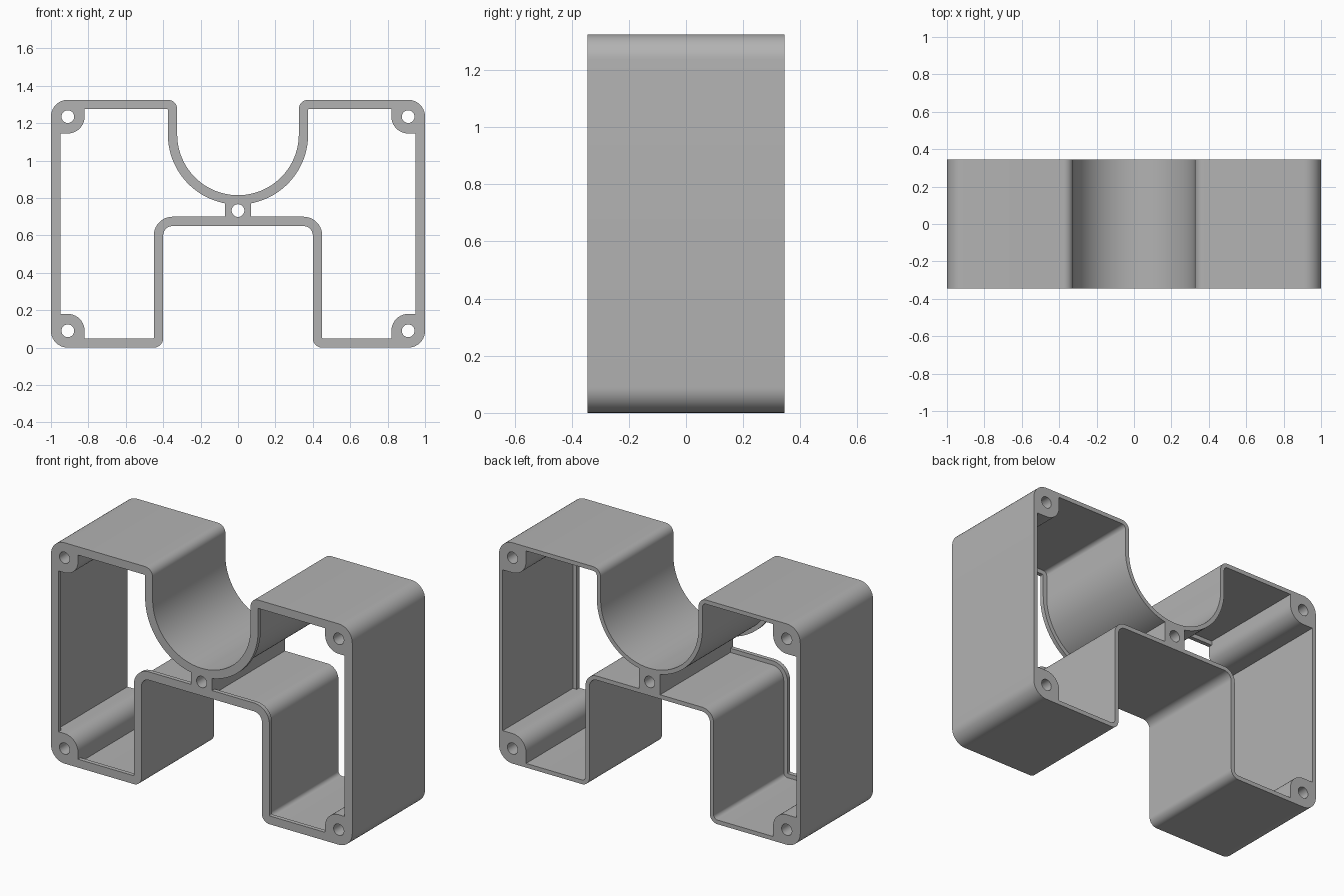
import bpy, bmesh
from math import sin, cos, acos, pi, sqrt
from mathutils import Vector

cube = bpy.data.objects.get("Cube")
if cube:
    bpy.data.objects.remove(cube)

HEIGHT, HALF_DEPTH = 1.325, 0.345
LIP, WALL, LIP_DEPTH = 0.05, 0.025, 0.025   # front rim, thin wall behind it
SADDLE_R, SADDLE_Z = 0.325, 1.14            # round recess in the top
NOTCH_X, NOTCH_Z = 0.4, 0.65                # square notch underneath
BOSS, RIB = 0.09, 0.07                      # corner bosses, centre rib half width


def arc(cx, cz, r, a0, a1, n):
    return [(cx + r * cos(a0 + (a1 - a0) * i / n), cz + r * sin(a0 + (a1 - a0) * i / n))
            for i in range(n + 1)]


def fillet(prev, corner, nxt, r, n=10):
    """Round a right-angled corner."""
    p = Vector(corner)
    if r == 0:
        return [tuple(p)]
    u, v = (Vector(prev) - p).normalized(), (Vector(nxt) - p).normalized()
    centre = p + (u + v) * r
    return [tuple(centre - v * r * cos(pi / 2 * i / n) - u * r * sin(pi / 2 * i / n))
            for i in range(n + 1)]


def rounded(corners, start, end):
    pts = [start] + [c[:2] for c in corners] + [end]
    out = []
    for i, (x, z, r) in enumerate(corners):
        out += fillet(pts[i], (x, z), pts[i + 2], r)
    return out


def mirror(pts):
    return [(-x, z) for x, z in pts]


def cavity(t):
    """Side chamber outline for wall thickness t, with the bosses left standing."""
    r, tight, b = SADDLE_R + t, max(0.05 - t, 0.004), 2 * BOSS
    start, end = (RIB, NOTCH_Z + t), (r, SADDLE_Z)
    corners = [(NOTCH_X + t, NOTCH_Z + t, 0.05 + t), (NOTCH_X + t, t, tight),
               (1 - b, t, 0), (1 - b, b, BOSS), (1 - t, b, 0),
               (1 - t, HEIGHT - b, 0), (1 - b, HEIGHT - b, BOSS),
               (1 - b, HEIGHT - t, 0), (r, HEIGHT - t, tight)]
    return [start] + rounded(corners, start, end) + arc(0, SADDLE_Z, r, 0, -acos(RIB / r), 32)


# Outer outline, right half then mirrored
half = rounded([(NOTCH_X, NOTCH_Z, 0.05), (NOTCH_X, 0, 0.05), (1, 0, BOSS),
                (1, HEIGHT, BOSS), (SADDLE_R, HEIGHT, 0.05)],
               (0, NOTCH_Z), (SADDLE_R, SADDLE_Z))
half += arc(0, SADDLE_Z, SADDLE_R, 0, -pi / 2, 36)
outer = half + mirror(half[:-1])[::-1]

# Screw holes in the corners and the centre rib
centres = [(s * (1 - BOSS), z) for s in (-1, 1) for z in (BOSS, HEIGHT - BOSS)] + [(0, 0.733)]
holes = [arc(x, z, 0.034, 0, 2 * pi, 28)[:-1] for x, z in centres]

bm = bmesh.new()
caps = {-HALF_DEPTH: [], HALF_DEPTH: []}


def ring(pts, y):
    verts = [bm.verts.new((x, y, z)) for x, z in pts]
    edges = [bm.edges.new((v, verts[i - 1])) for i, v in enumerate(verts)]
    if y in caps:
        caps[y] += edges
    return verts


def tunnel(sections):
    """Join a series of matching rings with quads."""
    rings = [ring(pts, y) for pts, y in sections]
    for a, b in zip(rings, rings[1:]):
        for i in range(len(a)):
            bm.faces.new((a[i - 1], a[i], b[i], b[i - 1]))


# Outer skin and holes run straight through
for loop in [outer] + holes:
    tunnel([(loop, -HALF_DEPTH), (loop, HALF_DEPTH)])

# Chambers step outward behind the front rim
step = -HALF_DEPTH + LIP_DEPTH
narrow, wide = cavity(LIP), cavity(WALL)
for side in (lambda p: p, mirror):
    tunnel([(side(narrow), -HALF_DEPTH), (side(narrow), step),
            (side(wide), step), (side(wide), HALF_DEPTH)])

# Front and back end faces
for y, edges in caps.items():
    bmesh.ops.triangle_fill(bm, edges=edges, use_beauty=True, normal=(0, 1 if y > 0 else -1, 0))
bmesh.ops.remove_doubles(bm, verts=bm.verts, dist=1e-5)
bmesh.ops.dissolve_degenerate(bm, edges=bm.edges, dist=1e-5)
bmesh.ops.recalc_face_normals(bm, faces=bm.faces)

mesh = bpy.data.meshes.new("bracket_housing")
bm.to_mesh(mesh)
bm.free()
housing = bpy.data.objects.new("bracket_housing", mesh)
bpy.context.collection.objects.link(housing)

# Plain grey finish
grey = bpy.data.materials.new("plain_grey")
grey.use_nodes = True
colour = (0.45, 0.45, 0.45, 1)
grey.diffuse_color = colour
grey.node_tree.nodes["Principled BSDF"].inputs["Base Color"].default_value = colour
mesh.materials.append(grey)

bpy.ops.object.select_all(action="DESELECT")
housing.select_set(True)
bpy.context.view_layer.objects.active = housing
bpy.ops.object.shade_smooth_by_angle(angle=pi / 6)
